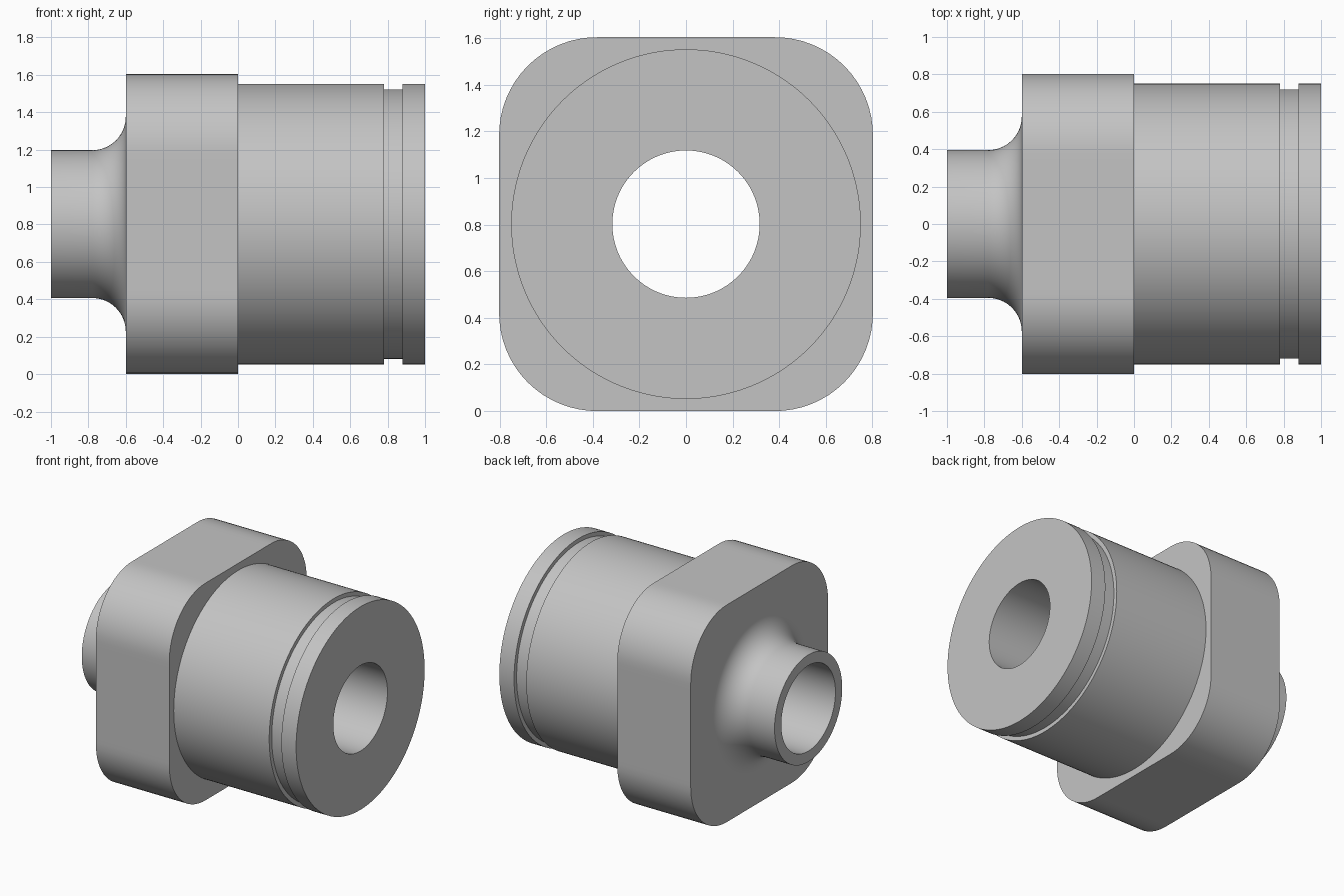
import bpy, bmesh
from math import sin, cos, pi, sqrt, radians

cube = bpy.data.objects.get("Cube")
if cube:
    bpy.data.objects.remove(cube, do_unlink=True)

SIDES = 144
HALF = 0.802      # half width of the square flange, also the axis height
CORNER = 0.42     # flange corner radius
BORE, NECK, BARREL, GROOVE = 0.316, 0.395, 0.75, 0.72
FILLET = 0.18
FLANGE_X = -0.6   # end of the flange on the neck side


def circle(radius):
    return lambda a: radius


def rounded_square(a):
    """Distance from the axis to the flange outline at angle a."""
    c, s = abs(cos(a)), abs(sin(a))
    k = HALF - CORNER
    flat = HALF / max(c, s)
    if flat * min(c, s) <= k:
        return flat
    return k * (c + s) + sqrt((k * (c + s)) ** 2 - 2 * k * k + CORNER ** 2)


# Sections along the axis: (x, outline)
sections = [(-1, circle(BORE)), (-1, circle(NECK))]

# Concave fillet from the neck into the flange
for i in range(17):
    t = pi / 2 * i / 16
    sections.append((FLANGE_X - FILLET + FILLET * sin(t),
                     circle(NECK + FILLET * (1 - cos(t)))))

# Square flange
sections += [(FLANGE_X, rounded_square), (0, rounded_square)]

# Barrel with a ring groove near its end, then back to the bore
for x, r in [(0, BARREL), (0.78, BARREL), (0.78, GROOVE), (0.88, GROOVE),
             (0.88, BARREL), (1, BARREL), (1, BORE)]:
    sections.append((x, circle(r)))

# Skin the sections into one closed body; the last strip is the bore wall
bm = bmesh.new()
rings = []
for x, outline in sections:
    ring = []
    for i in range(SIDES):
        a = 2 * pi * i / SIDES
        r = outline(a)
        ring.append(bm.verts.new((x, r * cos(a), HALF + r * sin(a))))
    rings.append(ring)
for j, ring in enumerate(rings):
    other = rings[(j + 1) % len(rings)]
    for i in range(SIDES):
        n = (i + 1) % SIDES
        bm.faces.new((ring[i], ring[n], other[n], other[i]))
bmesh.ops.recalc_face_normals(bm, faces=bm.faces)

mesh = bpy.data.meshes.new("flanged_sleeve")
bm.to_mesh(mesh)
bm.free()
body = bpy.data.objects.new("flanged_sleeve", mesh)
bpy.context.collection.objects.link(body)

# Plain grey metal
grey = bpy.data.materials.new("plain grey")
grey.use_nodes = True
colour = (0.55, 0.55, 0.55, 1)
grey.diffuse_color = colour
grey.node_tree.nodes["Principled BSDF"].inputs["Base Color"].default_value = colour
mesh.materials.append(grey)

# Smooth round walls, sharp machined edges
bpy.ops.object.select_all(action='DESELECT')
body.select_set(True)
bpy.context.view_layer.objects.active = body
bpy.ops.object.shade_smooth_by_angle(angle=radians(30))
